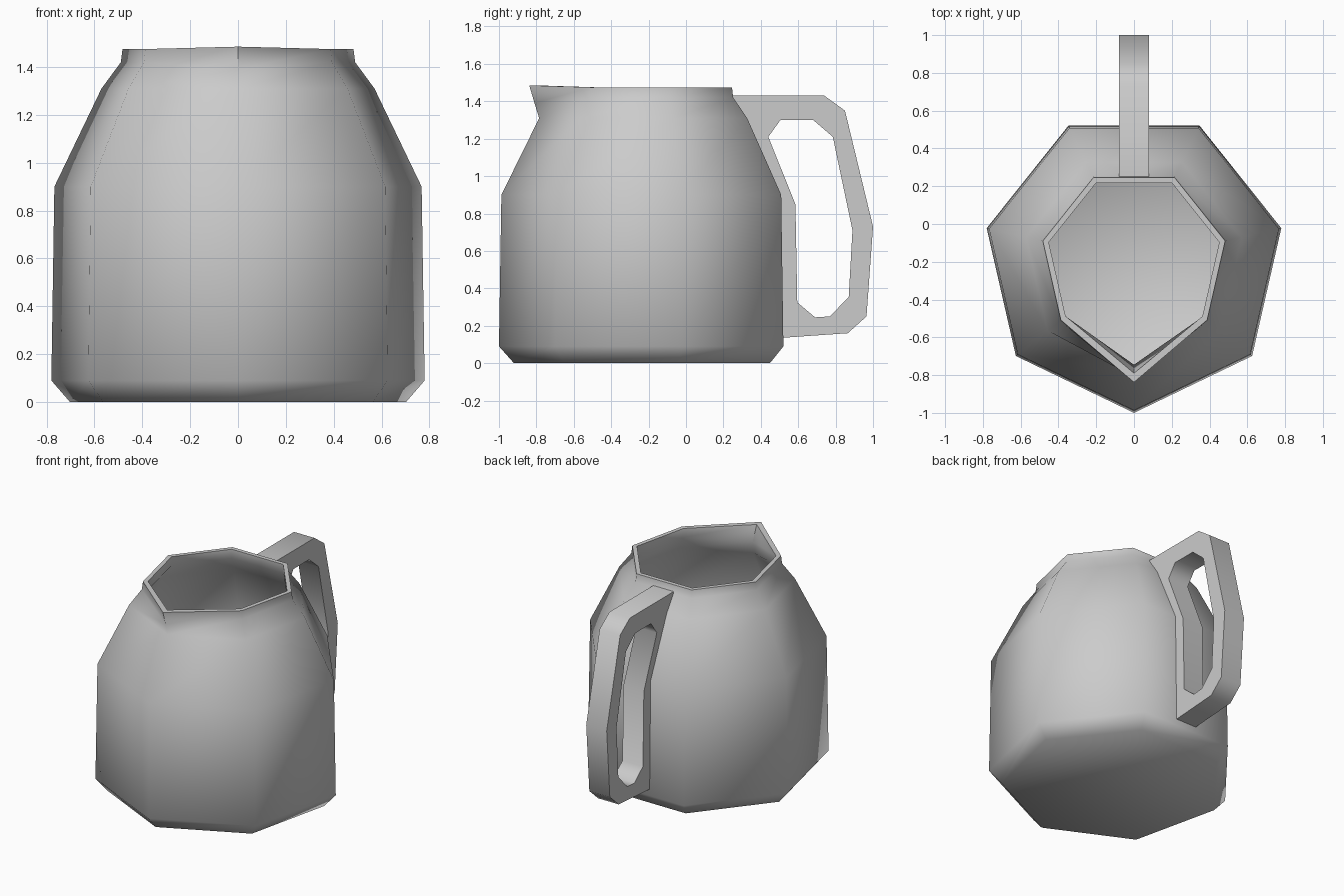
import bpy
import bmesh
from math import sin, cos, pi, radians
from mathutils import Vector

SIDES = 7
CENTRE_Y = -0.2

default_cube = bpy.data.objects.get("Cube")
if default_cube:
    bpy.data.objects.remove(default_cube, do_unlink=True)

# One plain grey for the whole jug
grey = bpy.data.materials.new("plain grey")
grey.use_nodes = True
colour = (0.6, 0.6, 0.6, 1)
grey.diffuse_color = colour
grey.node_tree.nodes["Principled BSDF"].inputs["Base Color"].default_value = colour


def finish(bm, name):
    """Turn a bmesh into a smooth-shaded object that keeps its sharp rims."""
    bmesh.ops.recalc_face_normals(bm, faces=bm.faces)
    mesh = bpy.data.meshes.new(name)
    bm.to_mesh(mesh)
    bm.free()
    mesh.materials.append(grey)
    obj = bpy.data.objects.new(name, mesh)
    bpy.context.collection.objects.link(obj)
    bpy.ops.object.select_all(action="DESELECT")
    obj.select_set(True)
    bpy.context.view_layer.objects.active = obj
    bpy.ops.object.shade_smooth_by_angle(angle=radians(60))
    return obj


def bridge(bm, first, second):
    """Join two closed loops of equal length with quads."""
    count = len(first)
    for i in range(count):
        j = (i + 1) % count
        bm.faces.new((first[i], first[j], second[j], second[i]))


def add_ring(bm, radius, height, spout=None):
    """Seven-sided ring with a corner at the front, which the spout may move."""
    ring = []
    for i in range(SIDES):
        angle = 2 * pi * i / SIDES
        point = Vector((radius * sin(angle), CENTRE_Y - radius * cos(angle), height))
        if i == 0 and spout:
            point.y, point.z = spout
        ring.append(bm.verts.new(point))
    return ring


def build_body():
    # Rings run up the outside, over the rim and down the inside:
    # radius, height, position of the pulled-out spout corner
    profile = [
        (0.72, 0, None),
        (0.8, 0.09, None),
        (0.787, 0.9, None),
        (0.585, 1.31, None),
        (0.502, 1.42, (-0.81, 1.39)),
        (0.495, 1.475, (-0.838, 1.485)),
        (0.463, 1.475, (-0.79, 1.485)),
        (0.466, 1.41, (-0.745, 1.38)),
        (0.55, 1.3, None),
        (0.753, 0.89, None),
        (0.765, 0.1, None),
        (0.7, 0.03, None),
    ]
    bm = bmesh.new()
    rings = [add_ring(bm, *row) for row in profile]
    for lower, upper in zip(rings, rings[1:]):
        bridge(bm, lower, upper)
    bm.faces.new(rings[0])
    bm.faces.new(rings[-1])
    return finish(bm, "jug_body")


def build_handle():
    # Side outline of the handle, paired corner by corner with its finger hole
    outline = [
        (0.225, 1.43), (0.74, 1.43), (0.85, 1.35), (1, 0.73), (0.965, 0.25),
        (0.865, 0.16), (0.69, 0.148), (0.507, 0.135), (0.497, 0.9), (0.32, 1.3),
    ]
    hole = [
        (0.505, 1.3), (0.68, 1.3), (0.785, 1.21), (0.89, 0.71), (0.87, 0.355),
        (0.77, 0.25), (0.69, 0.245), (0.595, 0.325), (0.585, 0.85), (0.44, 1.21),
    ]
    half_width = 0.08
    bm = bmesh.new()

    def loop(points, x):
        return [bm.verts.new((x, y, z)) for y, z in points]

    outer_left, outer_right = loop(outline, half_width), loop(outline, -half_width)
    hole_left, hole_right = loop(hole, half_width), loop(hole, -half_width)
    bridge(bm, outer_left, hole_left)
    bridge(bm, hole_left, hole_right)
    bridge(bm, hole_right, outer_right)
    bridge(bm, outer_right, outer_left)
    return finish(bm, "jug_handle")


build_body()
build_handle()
